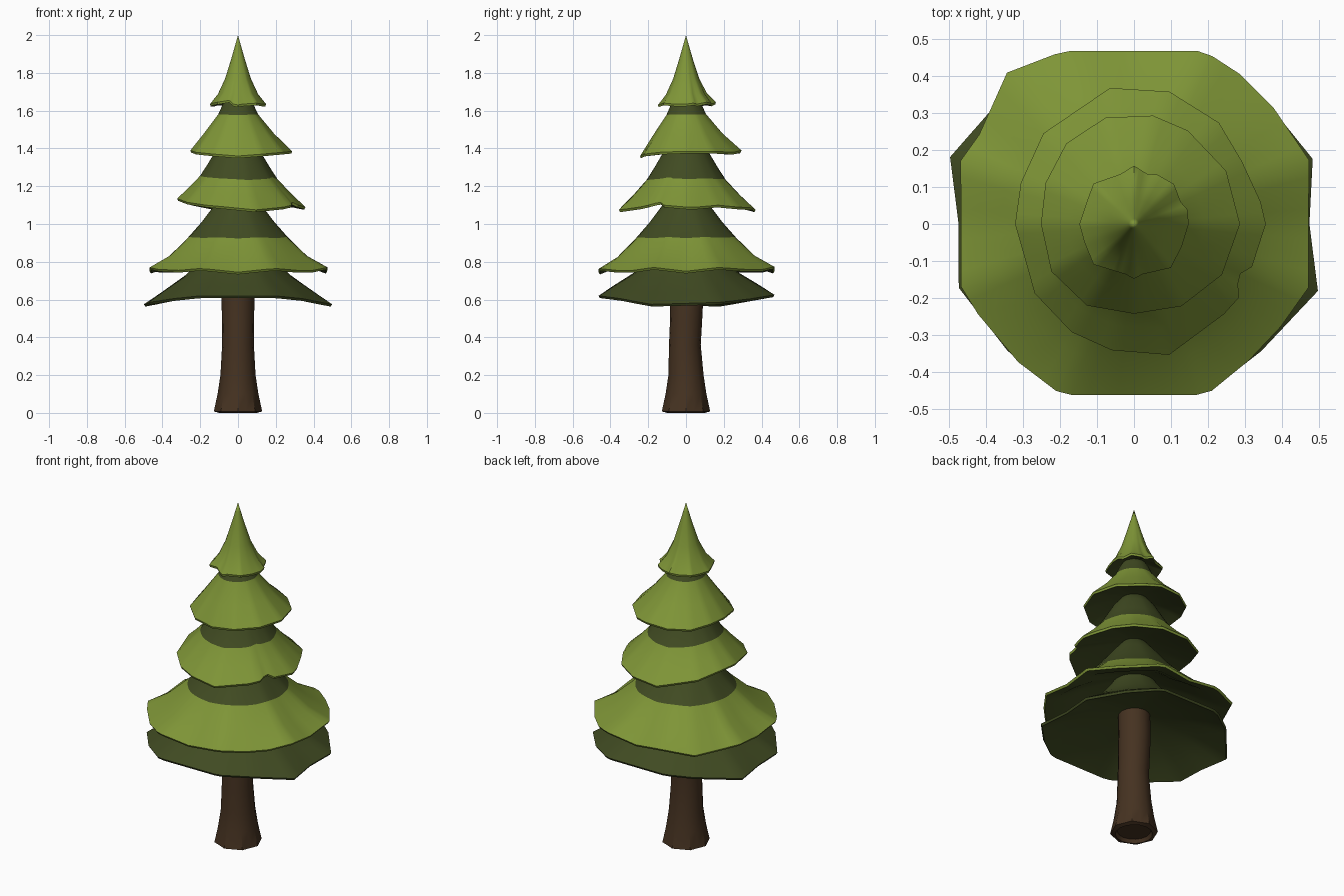
import bpy, bmesh, math


def material(name, rgb):
    m = bpy.data.materials.new(name)
    m.diffuse_color = (*rgb, 1)
    return m


LIGHT = material("light green", (0.210, 0.300, 0.038))
DARK = material("dark green", (0.052, 0.070, 0.016))
BROWN = material("bark brown", (0.060, 0.032, 0.015))
SEG = 72


def finish(name, bm, mats, angle):
    bmesh.ops.recalc_face_normals(bm, faces=bm.faces)
    me = bpy.data.meshes.new(name)
    bm.to_mesh(me)
    bm.free()
    ob = bpy.data.objects.new(name, me)
    bpy.context.collection.objects.link(ob)
    for m in mats:
        me.materials.append(m)
    bpy.ops.object.select_all(action='DESELECT')
    ob.select_set(True)
    bpy.context.view_layer.objects.active = ob
    bpy.ops.object.shade_smooth_by_angle(angle=math.radians(angle))
    return ob


def skin(bm, loops, indices):
    """Bridge consecutive loops of points; a one-point loop is a tip."""
    rows = [[bm.verts.new(p) for p in lp] for lp in loops]
    for a, b, mi in zip(rows, rows[1:], indices):
        n = max(len(a), len(b))
        for i in range(n):
            j = (i + 1) % n
            if len(b) == 1:
                f = bm.faces.new((a[i], a[j], b[0]))
            elif len(a) == 1:
                f = bm.faces.new((a[0], b[j], b[i]))
            else:
                f = bm.faces.new((a[i], a[j], b[j], b[i]))
            f.material_index = mi


def outline(points, deg):
    """Straight-edged interpolation of (angle, radius, z) rim points."""
    pts = points + [(points[0][0] + 360, *points[0][1:])]
    for (a0, r0, z0), (a1, r1, z1) in zip(pts, pts[1:]):
        if a0 <= deg <= a1:
            t = (deg - a0) / (a1 - a0)
            w, u, v = (math.radians(x) for x in (a1 - a0, deg - a0, a1 - deg))
            r = r0 * r1 * math.sin(w) / (r0 * math.sin(u) + r1 * math.sin(v))
            return r, z0 + t * (z1 - z0)


def tier(name, rim, rings, band, under, low=0):
    """Skirt of foliage: underside, rim lip, curved top. Faces above ring
    number 'band' are dark; low=1 makes the whole tier dark."""
    angs = [i * 360 / SEG for i in range(SEG)]
    edge = [outline(rim, a) for a in angs]
    mr = sum(e[0] for e in edge) / SEG
    mz = sum(e[1] for e in edge) / SEG

    def loop(r, z, w):
        if r == 0:
            return [(0, 0, z)]
        out = []
        for a, (er, ez) in zip(angs, edge):
            q = r * (1 + w * (er / mr - 1))
            c = math.radians(a)
            out.append((q * math.cos(c), q * math.sin(c), z + w * (ez - mz)))
        return out

    loops, idx = [], []
    for r, z in under:                        # underside, centre outwards
        loops.append(loop(r, z, (r / mr) ** 2))
        idx.append(1)
    loops.append(loop(mr * 0.985, mz - 0.012, 1))
    idx.append(low)                           # lip
    loops.append(loop(mr, mz, 1))
    idx.append(low)
    for k, (r, z) in enumerate(rings):        # outer surface
        loops.append(loop(r, z, min(1, (r / mr) ** 2)))
        idx.append(1 if low or k >= band else 0)
    bm = bmesh.new()
    skin(bm, loops, idx)
    return finish(name, bm, [LIGHT, DARK], 40)


# Foliage tiers, bottom to top
tier("foliage_bottom",
     [(0, .475, .58), (20, .515, .585), (45, .49, .605), (68, .505, .625),
      (112, .505, .625), (130, .50, .61), (160, .53, .575), (180, .475, .58), (200, .505, .585),
      (225, .485, .605), (247, .503, .62), (293, .50, .62),
      (315, .487, .605), (340, .53, .575)],
     [(.41, .655), (.28, .737), (.20, .81), (.13, .90), (.07, 1.0), (0, 1.02)], 0,
     [(0, .74), (.08, .73), (.28, .675), (.40, .63)], low=1)

tier("foliage_lower",
     [(0, .472, .75), (20, .505, .77), (40, .492, .76), (55, .497, .76), (68, .506, .775),
      (90, .468, .75), (112, .506, .77), (130, .535, .755),
      (150, .484, .755), (160, .50, .765), (180, .468, .75), (200, .498, .77),
      (210, .488, .76), (230, .488, .755), (247, .503, .765), (270, .463, .745), (293, .503, .765),
      (310, .483, .755), (325, .485, .755), (340, .503, .77)],
     [(.38, .825), (.27, .928), (.195, 1.01), (.125, 1.10), (.05, 1.19), (0, 1.22)], 1,
     [(0, .95), (.12, .92), (.28, .845), (.41, .767)])

tier("foliage_middle",
     [(0, .357, 1.09), (10, .348, 1.09), (30, .338, 1.10), (50, .358, 1.09), (75, .371, 1.085),
      (100, .374, 1.075), (135, .347, 1.11), (160, .326, 1.135), (180, .322, 1.135),
      (215, .328, 1.115), (240, .338, 1.10), (260, .347, 1.09), (285, .367, 1.075),
      (315, .345, 1.09), (325, .347, 1.10), (330, .325, 1.11), (335, .318, 1.115), (340, .34, 1.10)],
     [(.275, 1.165), (.205, 1.242), (.165, 1.305), (.115, 1.39), (.05, 1.47), (0, 1.49)], 1,
     [(0, 1.18), (.12, 1.16), (.26, 1.115)])

tier("foliage_upper",
     [(0, .287, 1.385), (30, .288, 1.385), (60, .292, 1.38), (80, .298, 1.39), (105, .298, 1.385),
      (130, .285, 1.38), (155, .264, 1.39), (180, .252, 1.39), (210, .258, 1.38), (240, .255, 1.37),
      (270, .243, 1.36), (300, .257, 1.37), (330, .275, 1.38)],
     [(.185, 1.475), (.105, 1.58), (.08, 1.635), (.04, 1.70), (0, 1.72)], 1,
     [(0, 1.45), (.12, 1.43), (.21, 1.395)])

tier("foliage_tip",
     [(a, r, 1.635 + dz) for a, r, dz in
      [(0, .148, 0), (15, .15, .005), (25, .14, 0), (45, .153, .01), (65, .148, .005), (75, .14, 0),
       (90, .158, .01), (105, .14, 0), (135, .155, .005), (150, .143, 0), (180, .148, 0),
       (200, .143, .005), (225, .155, .01), (250, .137, .02), (260, .138, 0), (270, .148, -.005),
       (280, .138, 0), (310, .155, .005), (335, .143, 0)]],
     [(.105, 1.69), (.068, 1.77), (.037, 1.87), (.014, 1.95), (0, 2.0)], 9,
     [(0, 1.67), (.07, 1.66), (.12, 1.637)])


# Trunk with a flared, lightly grooved foot and a recessed base
def trunk_loop(r, z, groove, dy):
    if r == 0:
        return [(0, dy, z)]
    out = []
    for i in range(16):
        a = math.radians(i * 22.5)
        q = r * (1 - groove * (i % 2))
        out.append((q * math.cos(a), dy + q * math.sin(a), z))
    return out


bm = bmesh.new()
profile = [(0, .02, 0, 0), (.09, .02, 0, 0), (.10, 0, 0, 0), (.128, .008, .08, 0),
           (.108, .10, .06, 0), (.093, .20, .02, 0), (.084, .36, 0, -.006),
           (.085, .48, 0, 0), (.087, .60, 0, .004), (.085, .78, 0, 0), (0, .80, 0, 0)]
skin(bm, [trunk_loop(*p) for p in profile], [0] * (len(profile) - 1))
finish("trunk", bm, [BROWN], 40)
